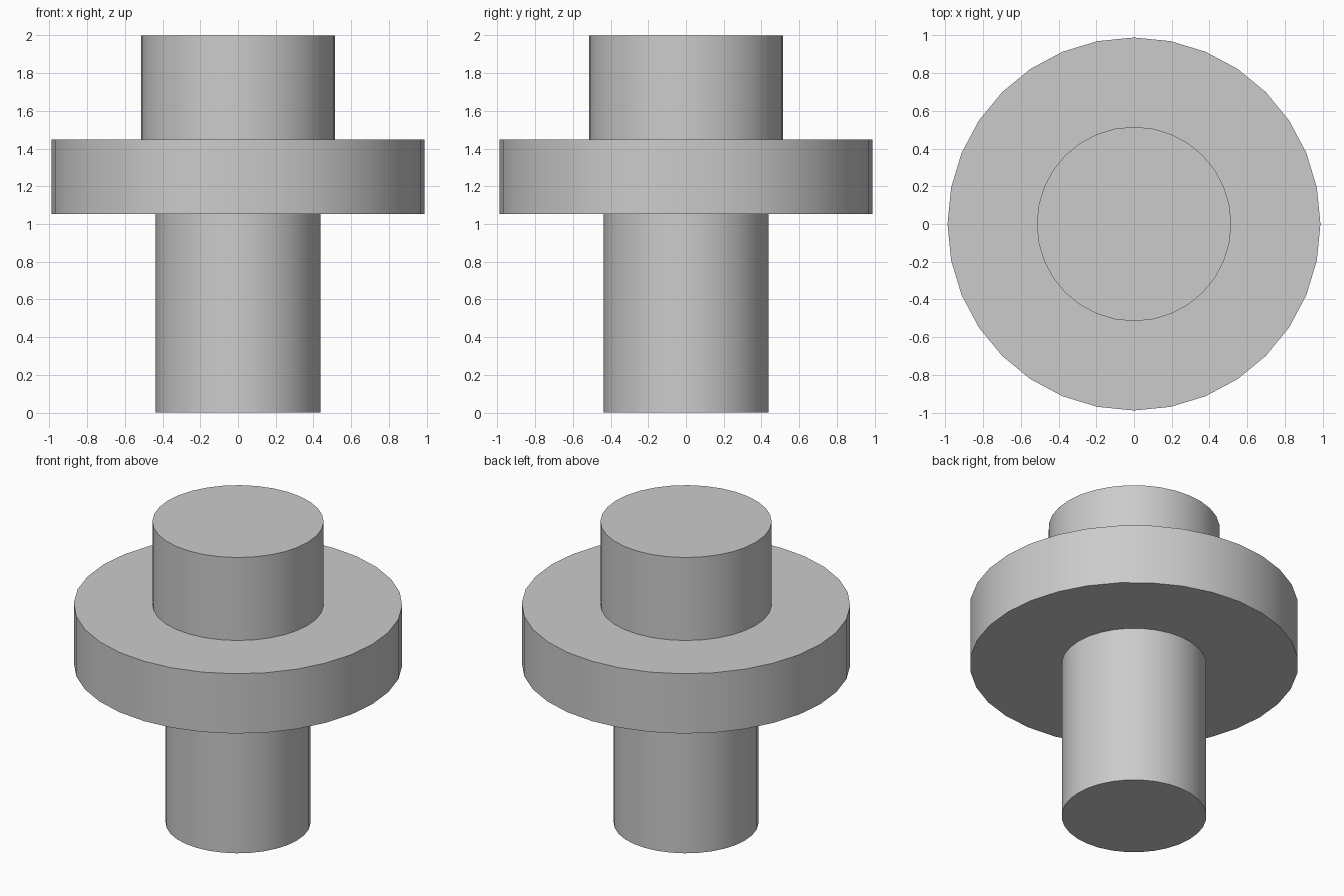
import bpy
import math

cube = bpy.data.objects.get("Cube")
if cube:
    bpy.data.objects.remove(cube, do_unlink=True)

grey = bpy.data.materials.new("light grey")
grey.use_nodes = True
colour = (0.6, 0.6, 0.6, 1)
grey.diffuse_color = colour
grey.node_tree.nodes["Principled BSDF"].inputs["Base Color"].default_value = colour


def cylinder(name, radius, bottom, top):
    bpy.ops.mesh.primitive_cylinder_add(
        vertices=32, radius=radius, depth=top - bottom,
        location=(0, 0, (bottom + top) / 2))
    part = bpy.context.object
    part.name = name
    part.data.materials.append(grey)
    bpy.ops.object.shade_smooth_by_angle(angle=math.radians(30))


# Stacked round parts, from the ground up
cylinder("lower_shaft", 0.436, 0, 1.052)
cylinder("flange", 0.988, 1.052, 1.449)
cylinder("upper_boss", 0.515, 1.449, 2)
